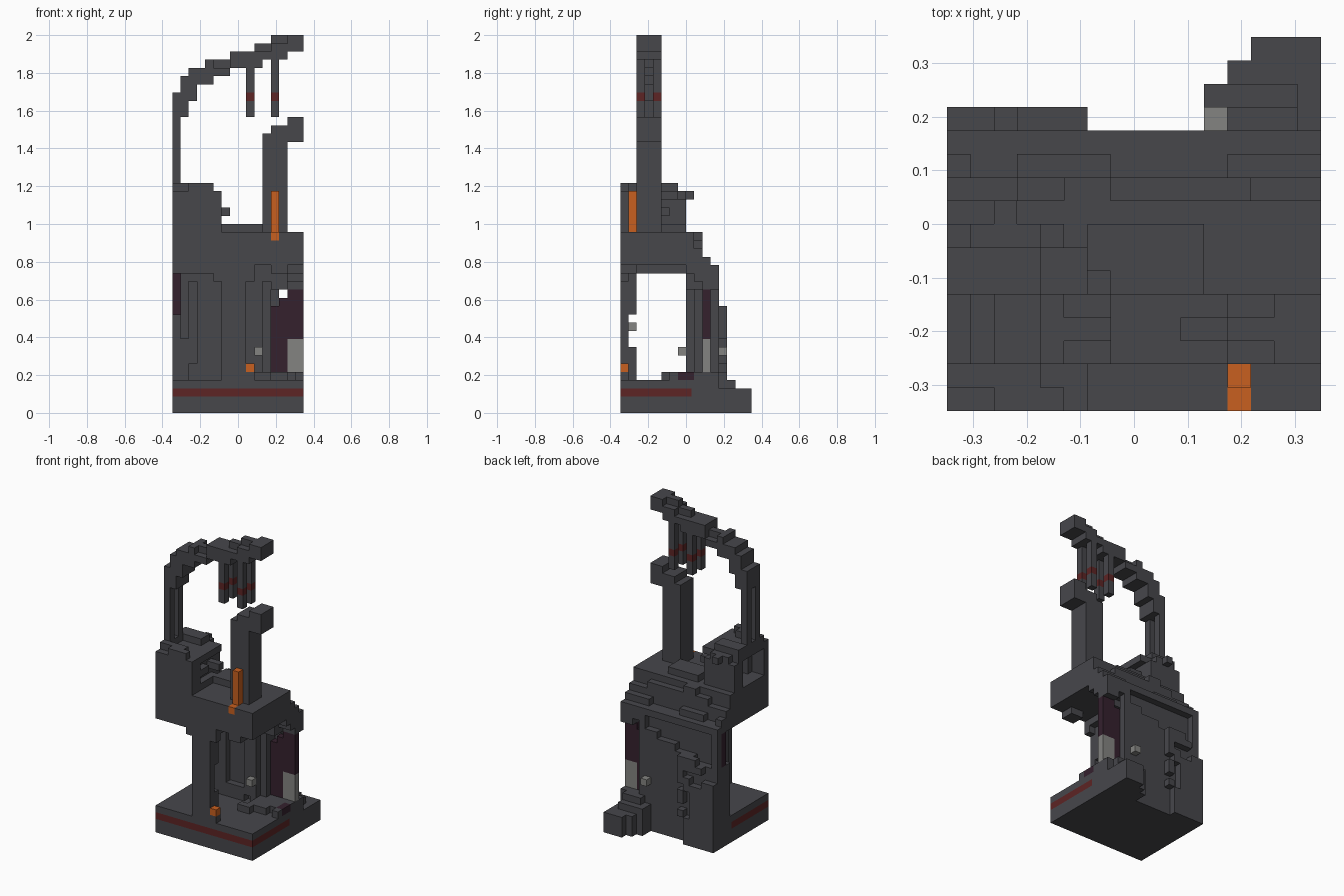
import bpy
import bmesh
import random
from mathutils import Matrix, Vector

random.seed(4)
if "Cube" in bpy.data.objects:
    bpy.data.objects.remove(bpy.data.objects["Cube"], do_unlink=True)

UNIT = 2 / 46          # edge of one building block
HALF = 8               # the plan is sixteen blocks square


def material(name, red, green, blue):
    mat = bpy.data.materials.new(name)
    mat.use_nodes = True
    colour = (red, green, blue, 1)
    mat.diffuse_color = colour
    mat.node_tree.nodes["Principled BSDF"].inputs["Base Color"].default_value = colour
    return mat


iron = material("dark_iron", .063, .063, .071)
red = material("dull_red", .11, .018, .018)
orange = material("burnt_orange", .58, .115, .014)
purple = material("dark_purple", .035, .015, .027)
stone = material("pale_stone", .23, .23, .22)


def part(name, mat, *boxes):
    """Join block-unit boxes, each given as x, y and z ranges, into one object."""
    bm = bmesh.new()
    for spans in boxes:
        low = Vector([span[0] for span in spans])
        high = Vector([span[1] for span in spans])
        centre = (low + high) / 2 - Vector((HALF, HALF, 0))
        place = Matrix.Translation(centre * UNIT)
        size = Matrix.Diagonal(((high - low) * UNIT).to_4d())
        size[3][3] = 1
        bmesh.ops.create_cube(bm, size=1, matrix=place @ size)
    mesh = bpy.data.meshes.new(name)
    bm.to_mesh(mesh)
    bm.free()
    mesh.materials.append(mat)
    obj = bpy.data.objects.new(name, mesh)
    bpy.context.collection.objects.link(obj)
    return obj


def cell(x, y, z):
    return (x, x + 1), (y, y + 1), (z, z + 1)


full = (0, 16)

# Base slab with its coloured band
part("base_slab", iron, (full, (0, 12), (0, 2)), (full, (0, 12), (3, 4)), (full, (8.7, 12), (2, 3)))
part("base_band", red, (full, (0, 8.7), (2, 3)))
part("base_back_steps", iron,
     ((13, 16), (12, 16), (0, 3)),
     ((12, 13), (12, 15), (0, 3)),
     ((11, 15), (12, 14), (0, 4)),
     ((12, 15), (12, 13), (4, 5)))
part("base_rubble", iron,
     ((10, 15), (8, 12), (4, 5)),
     ((11, 14), (6, 8), (4, 5)),
     ((10, 12), (5, 6), (4, 5)),
     ((14, 16), (9, 12), (4, 5)),
     cell(14, 7, 4), cell(15, 6, 4))
part("floor_stain", purple, ((15, 16), (7, 9), (4, 5)))

# Front leg with capital, plinth and small fittings
part("front_leg", iron,
     ((6, 9), (0, 1), (4, 17)),
     ((6, 9), (1, 2), (12, 17)),
     ((6, 9), (1, 2), (4, 8)),
     cell(5, 0, 16), cell(9, 0, 16), cell(9, 0, 4))
part("leg_lamp", orange, cell(9, 0, 5))
part("leg_stud", stone, cell(6, 1, 10))

# Rear wall: solid core, raised front ribs and returns
part("rear_wall", iron,
     ((1, 12), (9, 11), (4, 18)),
     ((12, 13), (11, 12), (4, 18)),
     ((0, 1), (11, 12), (4, 18)),
     ((0, 1), (9, 11), (4, 12)))
part("wall_ribs", iron,
     ((3, 6), (8, 9), (4, 17)),
     ((1, 2), (8, 9), (9, 17)),
     ((2, 3), (8, 9), (4, 6)),
     ((9, 11), (8, 9), (5, 17)),
     ((1, 12), (8, 9), (16, 18)),
     ((6, 9), (8, 9), (4, 6)))
part("wall_studs", stone, cell(10, 7, 7), cell(11, 12, 7))

# Outer rear layer, stepping down towards the right with a lip at its head
rear_steps = [(1, 4, 12), (4, 7, 13), (7, 10, 14), (10, 12, 15)]
part("rear_steps", iron, *[((a, b), (11, 12), (4, top)) for a, b, top in rear_steps])
part("rear_lip", iron, ((1, 12), (11, 12), (17, 18)))

# Side panels
part("left_panel", purple,
     ((12, 14), (10, 11), (5, 9)),
     ((12, 16), (10, 11), (9, 13)),
     ((13, 16), (10, 11), (13, 14)),
     ((14, 16), (10, 11), (14, 15)))
part("left_panel_foot", stone, ((14, 16), (10, 11), (5, 9)))
part("right_panel", purple, ((0, 1), (10, 11), (12, 17)))
part("left_panel_arch", iron,
     ((12, 16), (9, 12), (16, 18)),
     ((12, 14), (8, 10), (15, 17)),
     ((14, 16), (10, 12), (15, 16)))

# Ragged rear face
rubble = [((0, 5), (12, 13), (0, 4)), ((1, 4), (12, 13), (4, 9))]
for x in range(6):
    for z in range(4, 13):
        if random.random() < .55:
            rubble.append(cell(x, 12, z))
part("rear_rubble", iron, *rubble)

# Platform, soffit and stepped rear cornice
part("platform", iron,
     (full, (1, 9), (18, 22)),
     (full, (0, 1), (18, 21)),
     ((0, 12), (0, 1), (21, 22)),
     ((13, 16), (0, 1), (21, 22)))
part("soffit", iron,
     ((0, 10), (0, 10), (17, 18)),
     ((12, 14), (0, 2), (17, 18)),
     ((14, 16), (8, 10), (17, 18)))
part("rear_cornice", iron,
     (full, (9, 10), (18, 20)),
     ((3, 13), (9, 10), (20, 21)),
     ((5, 7), (9, 10), (21, 22)),
     ((0, 15), (10, 11), (17, 18)),
     ((0, 1), (10, 11), (18, 19)),
     ((3, 7), (10, 11), (18, 19)),
     ((12, 16), (10, 11), (18, 19)))
part("torch_foot", orange, cell(12, 0, 21))
part("torch", orange, ((12, 13), (1, 2), (22, 27)))

# Hollow machine housing with a side opening and a broken rim
part("housing", iron,
     ((0, 6), (0, 1), (22, 27)),
     ((2, 6), (1, 2), (22, 26)),
     ((0, 5), (6, 8), (22, 26)),
     ((3, 6), (2, 6), (22, 23)),
     ((3, 5), (2, 6), (23, 26)),
     ((0, 6), (1, 7), (26, 27)),
     ((1, 4), (7, 8), (26, 27)),
     ((2, 3), (8, 9), (26, 27)),
     ((5, 6), (2, 4), (24, 25)))
part("housing_rim", iron,
     ((2, 5), (0, 1), (27, 28)),
     ((0, 4), (1, 2), (27, 28)),
     ((0, 4), (5, 7), (27, 28)),
     ((0, 1), (2, 5), (27, 28)))
part("housing_knob", iron, ((5, 7), (5, 6), (24, 25)))
part("platform_ledge", iron, ((6, 11), (5, 8), (22, 23)))

# Tower with overhanging head
part("tower", iron,
     ((11, 14), (2, 5), (22, 34)),
     ((12, 14), (2, 5), (34, 35)))
part("tower_head", iron, ((14, 16), (2, 5), (33, 36)))

# Stepped arch: start, end, underside and top of each run
arch_runs = [(0, 1, 36, 39), (1, 2, 36, 41), (2, 3, 38, 42), (3, 4, 40, 42),
             (4, 5, 40, 43), (5, 7, 41, 42), (7, 10, 42, 44), (10, 11, 42, 44),
             (11, 12, 43, 44), (12, 14, 43, 45), (14, 16, 44, 46)]
part("arch", iron, *[((a, b), (2, 5), (low, top)) for a, b, low, top in arch_runs])
part("arch_ridge", iron, *[((a, b), (3, 4), (low, low + 1))
                           for a, b, low in ((5, 7, 42), (10, 12, 44), (12, 14, 45))])

# Paired arch posts and hanging rods with bands
for side, y in (("front", 2), ("rear", 4)):
    depth = (y, y + 1)
    part(side + "_arch_post", iron, ((0, 1), depth, (27, 36)))
    for place, x, top in (("inner", 9, 42), ("outer", 12, 43)):
        width = (x, x + 1)
        name = side + "_" + place + "_rod"
        part(name, iron, (width, depth, (36, 38)), (width, depth, (39, top)))
        part(name + "_band", red, (width, depth, (38, 39)))
